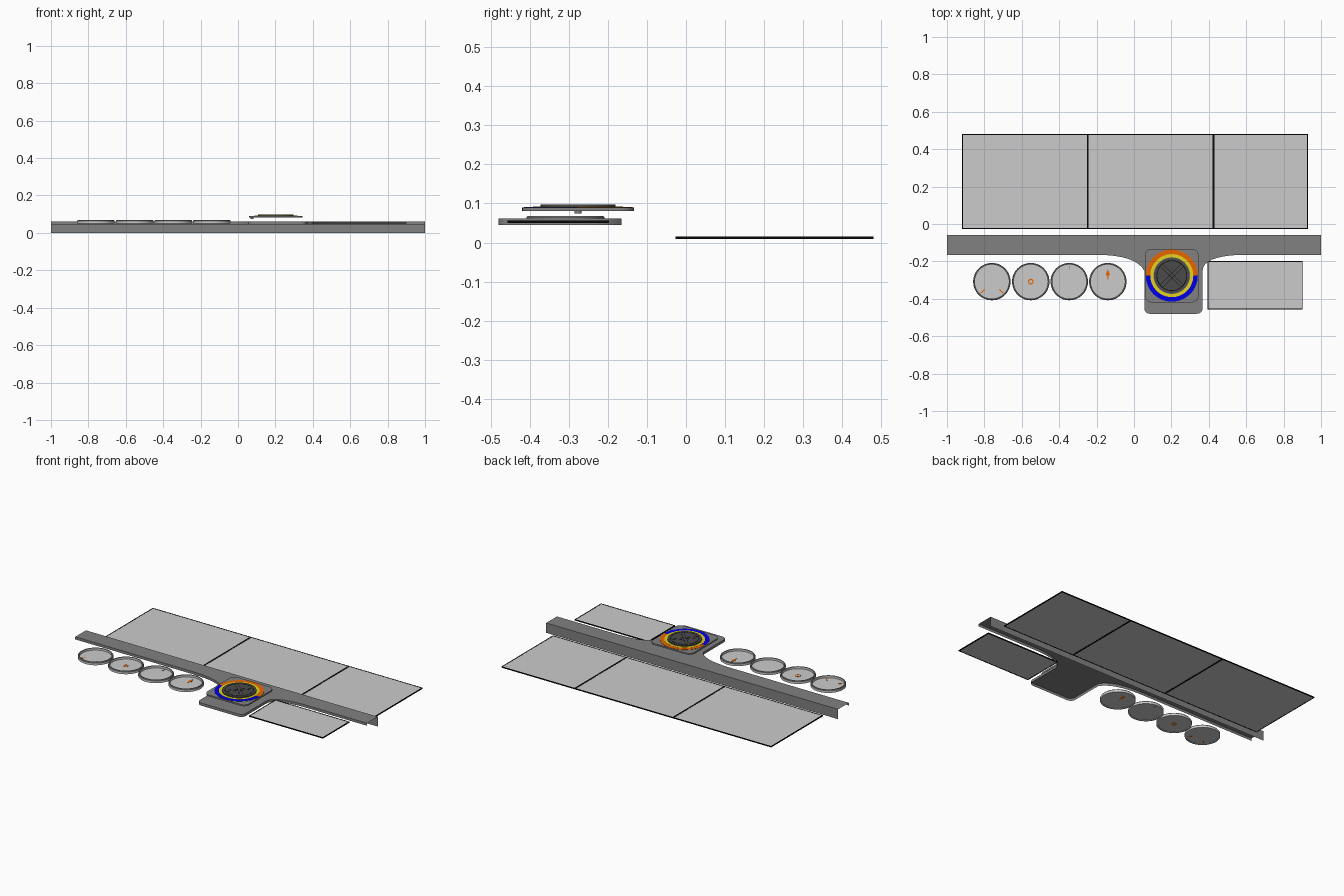
import bpy, bmesh, math
from mathutils import Vector

if "Cube" in bpy.data.objects:
    bpy.data.objects.remove(bpy.data.objects["Cube"])

def mat(name, r, g, b):
    m = bpy.data.materials.new(name)
    m.diffuse_color = (r, g, b, 1)
    m.use_nodes = True
    m.node_tree.nodes["Principled BSDF"].inputs["Base Color"].default_value = m.diffuse_color
    return m

GREY = mat("mid_grey", .22, .22, .22)
LIGHT = mat("light_grey", .6, .6, .6)
DARK = mat("dark_grey", .07, .07, .07)
BLACK = mat("black", .002, .002, .002)
ORANGE = mat("orange", .9, .15, .0)
BLUE = mat("blue", .0, .0, .85)
YELLOW = mat("yellow", .8, .65, .01)

def finish(name, bm, mats, smooth=False):
    me = bpy.data.meshes.new(name)
    bm.to_mesh(me)
    bm.free()
    ob = bpy.data.objects.new(name, me)
    bpy.context.collection.objects.link(ob)
    for m in mats:
        me.materials.append(m)
    if smooth:
        bpy.context.view_layer.objects.active = ob
        ob.select_set(True)
        bpy.ops.object.shade_smooth_by_angle(angle=math.radians(30))
        ob.select_set(False)
    return ob

def prism(name, pts, z0, z1, m, smooth=False):
    """Closed outline (counter-clockwise) extruded from z0 to z1."""
    bm = bmesh.new()
    lo = [bm.verts.new((x, y, z0)) for x, y in pts]
    hi = [bm.verts.new((x, y, z1)) for x, y in pts]
    bm.faces.new(hi)
    bm.faces.new(lo[::-1])
    n = len(pts)
    for i in range(n):
        j = (i + 1) % n
        bm.faces.new((lo[i], lo[j], hi[j], hi[i]))
    return finish(name, bm, [m], smooth)

def arc(cx, cy, r, a0, a1, n):
    return [(cx + r * math.cos(math.radians(a0 + (a1 - a0) * i / n)),
             cy + r * math.sin(math.radians(a0 + (a1 - a0) * i / n))) for i in range(n + 1)]

def rect(x0, y0, x1, y1):
    return [(x0, y0), (x1, y0), (x1, y1), (x0, y1)]

def bar(cx, cy, length, width, angle):
    a = math.radians(angle)
    u, v = Vector((math.cos(a), math.sin(a))) * length / 2, Vector((-math.sin(a), math.cos(a))) * width / 2
    c = Vector((cx, cy))
    return [tuple(c - u - v), tuple(c + u - v), tuple(c + u + v), tuple(c - u + v)]

def bezier(p0, p1, p2, n=8):
    return [tuple((1 - t) ** 2 * Vector(p0) + 2 * t * (1 - t) * Vector(p1) + t * t * Vector(p2))
            for t in (i / n for i in range(n + 1))]

def lathe(name, cx, cy, profile, mats, rule=None, seg=48):
    """Closed (r, z) profile revolved about a vertical axis; rule picks the material."""
    bm = bmesh.new()
    rings = [[bm.verts.new((cx + r * math.cos(2 * math.pi * k / seg), cy + r * math.sin(2 * math.pi * k / seg), z))
              for k in range(seg)] for r, z in profile]
    for i in range(len(rings)):
        a, b = rings[i], rings[(i + 1) % len(rings)]
        for k in range(seg):
            f = bm.faces.new((a[k], a[(k + 1) % seg], b[(k + 1) % seg], b[k]))
            if rule:
                f.material_index = rule(f.calc_center_median(), i)
    bmesh.ops.recalc_face_normals(bm, faces=bm.faces)
    return finish(name, bm, mats, True)

# Framed flat screens
def panel(name, x0, y0, x1, y1, z):
    b = .005
    prism(name + "_sheet", rect(x0 + b, y0 + b, x1 - b, y1 - b), z - .002, z + .002, LIGHT)
    prism(name + "_frame_front", rect(x0, y0, x1, y0 + b), z - .003, z + .003, BLACK)
    prism(name + "_frame_back", rect(x0, y1 - b, x1, y1), z - .003, z + .003, BLACK)
    prism(name + "_frame_left", rect(x0, y0 + b, x0 + b, y1 - b), z - .003, z + .003, BLACK)
    prism(name + "_frame_right", rect(x1 - b, y0 + b, x1, y1 - b), z - .003, z + .003, BLACK)

for i, (a, b) in enumerate([(-.92, -.247), (-.247, .426), (.426, .93)]):
    panel(f"large_panel_{i + 1}", a, -.027, b, .48, .0125)
panel("small_panel", .394, -.457, .902, -.197, .0535)

# Long shelf with the pod: open folded sheet, front lip and tall back flap
front = [(-1, -.165)] + bezier((-.2, -.165), (.01, -.165), (.055, -.25))
front += arc(.085, -.45, .03, 180, 270, 6) + arc(.337, -.45, .03, 270, 360, 6)
front += bezier((.367, -.25), (.367, -.175), (.56, -.165)) + [(1, -.165)]
back = [(1, -.06), (-1, -.06)]
bm = bmesh.new()
top = [bm.verts.new((x, y, .061)) for x, y in front + back]
bm.faces.new(top)
nf = len(front)
def fold(chain, z):
    low = [bm.verts.new((v.co.x, v.co.y, z)) for v in chain]
    for i in range(len(chain) - 1):
        bm.faces.new((chain[i], low[i], low[i + 1], chain[i + 1]))
fold(top[:nf], .045)
fold(top[nf:], 0)
finish("shelf_with_pod", bm, [GREY], True)

# Round dial on a rounded square plate
CX, CY = .202, -.276
h, r = .143, .035
sq = []
for sx, sy, a in ((1, 1, 0), (-1, 1, 90), (-1, -1, 180), (1, -1, 270)):
    sq += arc(CX + sx * (h - r), CY + sy * (h - r), r, a, a + 90, 6)
prism("dial_plate", sq, .081, .090, GREY, True)
prism("plate_pin", arc(.075, CY, .009, 0, 330, 11), .075, .081, GREY)
lathe("two_tone_ring", CX, CY, [(.115, .090), (.139, .090), (.139, .0915), (.115, .0915)],
      [ORANGE, BLUE], lambda c, i: 0 if c.y > CY else 1, 64)
lathe("yellow_ring", CX, CY, [(.098, .090), (.115, .090), (.115, .092), (.098, .092)], [YELLOW], seg=64)
prism("dial_disc", arc(CX, CY, .096, 0, 352.5, 47), .090, .097, DARK, True)
lathe("dial_disc_rim", CX, CY, [(.078, .0965), (.082, .0965), (.082, .0975), (.078, .0975)], [BLACK])
for k, a in enumerate((45, 135)):
    for s in (-1, 1):
        t = math.radians(a + 90)
        prism(f"dial_cross_line_{k}_{s}", bar(CX + s * .009 * math.cos(t), CY + s * .009 * math.sin(t), .15, .002, a),
              .0965, .0975, BLACK)

# Four round gauges: light body, dark bezel
GY = -.308
gx = [-.76, -.552, -.346, -.14]
for i, x in enumerate(gx):
    lathe(f"gauge_{i + 1}_bezel", x, GY,
          [(.1, .050), (.1, .064), (.097, .068), (.091, .068), (.091, .050)],
          [LIGHT, GREY], lambda c, k: 1 if k in (1, 2) else 0)
    prism(f"gauge_{i + 1}_face", arc(x, GY, .092, 0, 352.5, 47), .052, .055, LIGHT, True)

def mark(name, pts, m=ORANGE):
    prism(name, pts, .0515, .0565, m)

# Gauge marks and pointers
for s, a in ((-1, 45), (1, 135)):
    mark(f"gauge_1_tick_{s}", bar(gx[0] + s * .05, GY - .052, .03, .006, a))
lathe("gauge_2_centre_ring", gx[1], GY, [(.009, .0515), (.016, .0515), (.016, .0565), (.009, .0565)], [ORANGE], seg=12)
mark("gauge_3_tick", bar(gx[2], GY + .074, .024, .004, 90), GREY)
mark("gauge_4_pointer", [(gx[3] - .011, GY + .04), (gx[3], GY + .022), (gx[3] + .011, GY + .04), (gx[3], GY + .066)])
mark("gauge_4_pointer_stem", bar(gx[3], GY + .02, .02, .005, 90))
